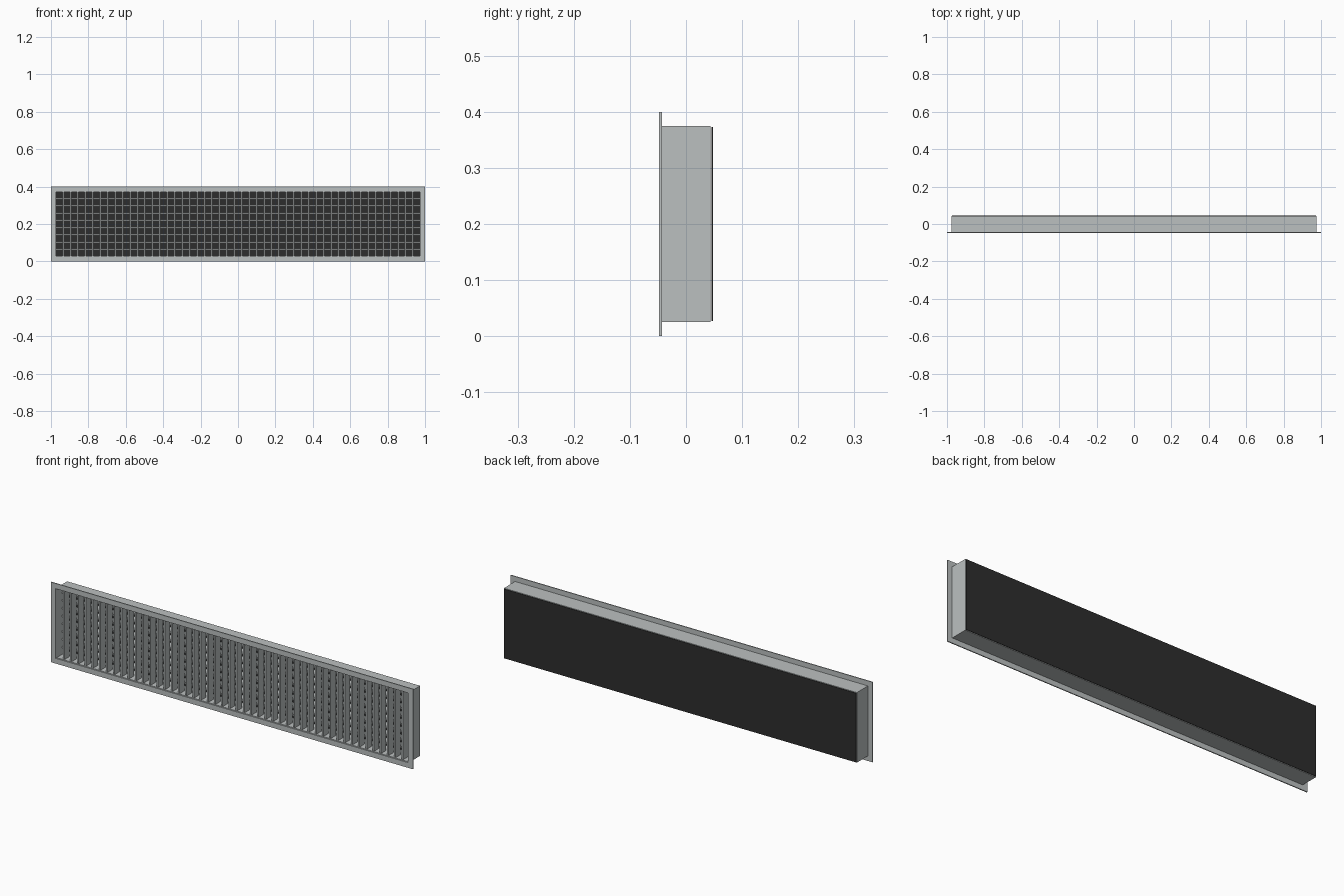
import bpy

if "Cube" in bpy.data.objects:
    bpy.data.objects.remove(bpy.data.objects["Cube"])

# Overall sizes
W, H = 2.0, 0.4            # flange
RIM = 0.025                # flange border
OW, OH = W - 2 * RIM, H - 2 * RIM
FRONT, FLANGE_BACK, COLLAR_BACK, BACK = -0.048, -0.043, 0.044, 0.048
WALL = 0.003
COLS, ROWS = 49, 9         # cells across and up


def material(name, rgb):
    m = bpy.data.materials.new(name)
    m.diffuse_color = (*rgb, 1)
    m.use_nodes = True
    m.node_tree.nodes["Principled BSDF"].inputs["Base Color"].default_value = m.diffuse_color
    return m


ALUMINIUM = material("grey aluminium", (0.50, 0.53, 0.53))
BLACK = material("matt black", (0.027, 0.027, 0.027))


def make_object(name, verts, faces, mat):
    mesh = bpy.data.meshes.new(name)
    mesh.from_pydata(verts, [], faces)
    mesh.materials.append(mat)
    ob = bpy.data.objects.new(name, mesh)
    bpy.context.collection.objects.link(ob)
    return ob


def box(name, x0, x1, y0, y1, z0, z1, mat):
    verts = [(x, y, z) for x in (x0, x1) for y in (y0, y1) for z in (z0, z1)]
    faces = [(0, 1, 3, 2), (4, 6, 7, 5), (0, 4, 5, 1),
             (2, 3, 7, 6), (0, 2, 6, 4), (1, 5, 7, 3)]
    return make_object(name, verts, faces, mat)


def frame(name, w, h, border, y0, y1, mat):
    """Rectangular ring in the xz plane, extruded from y0 to y1."""
    def loop(b, y):
        x, z = w / 2 - b, h / 2 - b
        return [(-x, y, H / 2 - z), (x, y, H / 2 - z),
                (x, y, H / 2 + z), (-x, y, H / 2 + z)]
    loops = [loop(0, y0), loop(0, y1), loop(border, y1), loop(border, y0)]
    verts = [v for l in loops for v in l]
    faces = []
    for a in range(4):
        b = (a + 1) % 4
        for i in range(4):
            j = (i + 1) % 4
            faces.append((a * 4 + i, a * 4 + j, b * 4 + j, b * 4 + i)[::-1])
    return make_object(name, verts, faces, mat)


# Front flange and the duct collar behind it
frame("front_flange", W, H, RIM + 0.001, FRONT, FLANGE_BACK, ALUMINIUM)
frame("collar", OW, OH, WALL, FLANGE_BACK, COLLAR_BACK, ALUMINIUM)

# Vertical blades in the front layer
T = 0.004
for i in range(1, COLS):
    x = -OW / 2 + i * OW / COLS
    box("vertical_blade", x - T, x + T, -0.041, -0.001,
        RIM + WALL / 2, H - RIM - WALL / 2, ALUMINIUM)

# Horizontal blades in the rear layer
for i in range(1, ROWS):
    z = RIM + i * OH / ROWS
    box("horizontal_blade", -OW / 2 + WALL / 2, OW / 2 - WALL / 2,
        0.001, 0.041, z - T, z + T, ALUMINIUM)

# Black backing plate, just clear of the collar
box("back_plate", -OW / 2 + 0.002, OW / 2 - 0.002, 0.0455, BACK,
    RIM + 0.002, H - RIM - 0.002, BLACK)
